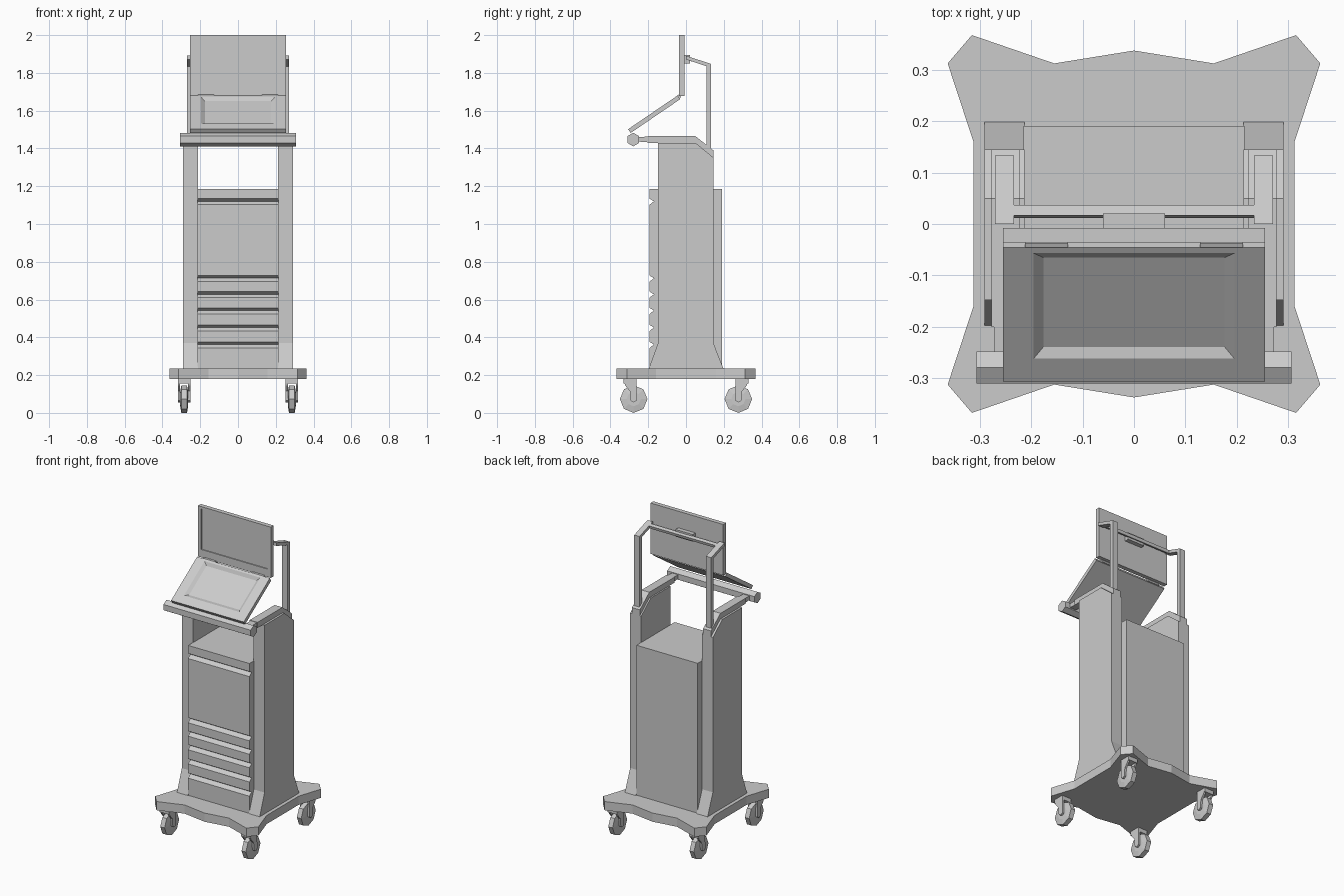
import bpy, bmesh, math
from mathutils import Matrix, Vector

cube = bpy.data.objects.get("Cube")
if cube:
    bpy.data.objects.remove(cube, do_unlink=True)

grey = bpy.data.materials.new("light grey")
grey.use_nodes = True
grey.diffuse_color = (0.6, 0.6, 0.6, 1)
grey.node_tree.nodes["Principled BSDF"].inputs["Base Color"].default_value = (0.6, 0.6, 0.6, 1)


def finish(name, bm):
    bmesh.ops.recalc_face_normals(bm, faces=bm.faces)
    mesh = bpy.data.meshes.new(name)
    bm.to_mesh(mesh)
    bm.free()
    mesh.materials.append(grey)
    obj = bpy.data.objects.new(name, mesh)
    bpy.context.collection.objects.link(obj)
    return obj


def prism(name, outline, start, end, axis="X"):
    """Extrude an outline: (y, z) points along X, or (x, y) points along Z."""
    bm = bmesh.new()
    place = (lambda p: (start, *p)) if axis == "X" else (lambda p: (*p, start))
    face = bm.faces.new([bm.verts.new(place(p)) for p in outline])
    move = Vector((end - start, 0, 0)) if axis == "X" else Vector((0, 0, end - start))
    new = bmesh.ops.extrude_face_region(bm, geom=[face])["geom"]
    bmesh.ops.translate(bm, vec=move, verts=[v for v in new if isinstance(v, bmesh.types.BMVert)])
    return finish(name, bm)


def pair(name, outline, inner, outer):
    for side, s in (("left", 1), ("right", -1)):
        prism(f"{side}_{name}", outline, s * inner, s * outer)


def box(name, x, y, z):
    return prism(name, [(y[0], z[0]), (y[1], z[0]), (y[1], z[1]), (y[0], z[1])], *x)


def ring(sides, radius, cy, cz, turn=0):
    return [(cy + radius * math.sin(turn + math.tau * i / sides),
             cz - radius * math.cos(turn + math.tau * i / sides)) for i in range(sides)]


def recessed_panel(name, width, length, thick, rim, depth, slope):
    """Slab on the local XY plane whose top face has a sunken, sloped-wall field."""
    bm = bmesh.new()
    bmesh.ops.create_cube(bm, size=1, matrix=Matrix.Diagonal((width, length, thick, 1)))
    top = max(bm.faces, key=lambda f: f.calc_center_median().z)
    left, front, back = rim
    for v in bmesh.ops.inset_region(bm, faces=[top], thickness=0.01)["faces"]:
        pass
    for v in top.verts:
        v.co.x = math.copysign(width / 2 - left, v.co.x)
        v.co.y = length / 2 - back if v.co.y > 0 else -length / 2 + front
    bmesh.ops.inset_region(bm, faces=[top], thickness=slope)
    for v in top.verts:
        v.co.z -= depth
    return finish(name, bm)


# Star-shaped wheeled base
half = [(0, 0.337), (0.155, 0.312), (0.315, 0.367), (0.362, 0.312), (0.312, 0.16)]
right_side = half + [(x, -y) for x, y in reversed(half)]
prism("base", right_side + [(-x, y) for x, y in reversed(right_side[1:-1])], 0.18, 0.235, "Z")

# Casters: wheel, axle and two fork plates at each corner
for front, sy in (("front", -1), ("back", 1)):
    for side, sx in (("left", 1), ("right", -1)):
        name, cx, cy = f"{front}_{side}", sx * 0.285, sy * 0.277
        wheel = prism(name + "_wheel", ring(8, 0.073, cy, 0.073), cx - 0.015, cx + 0.015)
        bm = bmesh.new()
        bm.from_mesh(wheel.data)
        caps = [f for f in bm.faces if len(f.verts) == 8]
        bmesh.ops.inset_individual(bm, faces=caps, thickness=0.035, depth=0.006)
        bm.to_mesh(wheel.data)
        bm.free()
        prism(name + "_axle", ring(6, 0.01, cy, 0.073), cx - 0.03, cx + 0.03)
        fork = [(-0.015, 0.18), (0.055, 0.18), (0.045, 0.145), (0.02, 0.115), (0.016, 0.065),
                (0, 0.055), (-0.016, 0.065)]
        fork = [(cy + sy * y, z) for y, z in fork]
        for k in (-1, 1):
            prism(f"{name}_fork_{'outer' if k == sx else 'inner'}", fork, cx + k * 0.021, cx + k * 0.033)
        box(name + "_swivel", (cx - 0.033, cx + 0.033),
            sorted((cy - sy * 0.015, cy + sy * 0.055)), (0.155, 0.18))

# Cabinet with V-shaped finger grooves between the drawers
profile = [(0.19, 0.235), (-0.193, 0.235)]
for z in (0.362, 0.452, 0.542, 0.628, 0.713, 1.12):
    profile += [(-0.193, z - 0.018), (-0.17, z), (-0.193, z + 0.014)]
profile += [(-0.193, 1.185), (0.19, 1.185)]
prism("cabinet", profile, -0.215, 0.215)

# Side columns with flared feet and a sloped back shoulder
pair("column", [(-0.197, 0.235), (-0.148, 0.37), (-0.148, 1.43), (0.05, 1.43), (0.145, 1.352),
                (0.145, 0.37), (0.198, 0.235)], 0.213, 0.29)
pair("column_cap", [(-0.2, 1.43), (-0.2, 1.465), (0.05, 1.465), (0.145, 1.39), (0.145, 1.352),
                    (0.05, 1.43)], 0.222, 0.277)

# Push handle on two short necks
pair("handle_neck", [(-0.26, 1.437), (-0.195, 1.432), (-0.195, 1.463), (-0.26, 1.46)], 0.228, 0.272)
prism("handle", ring(6, 0.036, -0.279, 1.447), -0.306, 0.306)

# Bent uprights and the cross rail that carries the screen
pair("upright", [(0.108, 1.41), (0.133, 1.39), (0.133, 1.847), (0, 1.891), (0, 1.871),
                 (0.108, 1.835)], 0.233, 0.27)
prism("screen_rail", [(0.012, 1.867), (0.017, 1.885), (0.037, 1.878), (0.032, 1.86)], -0.235, 0.235)
box("screen_mount", (-0.06, 0.06), (-0.01, 0.02), (1.85, 1.895))

# Screen with a shallow recessed display
screen = recessed_panel("screen", 0.51, 0.322, 0.028, (0.022, 0.05, 0.014), 0.005, 0.001)
screen.matrix_world = Matrix.Translation((0, -0.022, 1.839)) @ Matrix.Rotation(math.pi / 2, 4, "X")

# Tilted keyboard tray with sloped recess
tray = recessed_panel("keyboard_tray", 0.51, 0.316, 0.024, (0.06, 0.054, 0.014), 0.013, 0.027)
tray.matrix_world = Matrix.Translation((0, -0.169, 1.581)) @ Matrix.Rotation(math.radians(34.3), 4, "X")

# Hinges between tray and screen
pair("hinge", ring(8, 0.011, -0.038, 1.674), 0.128, 0.212)
